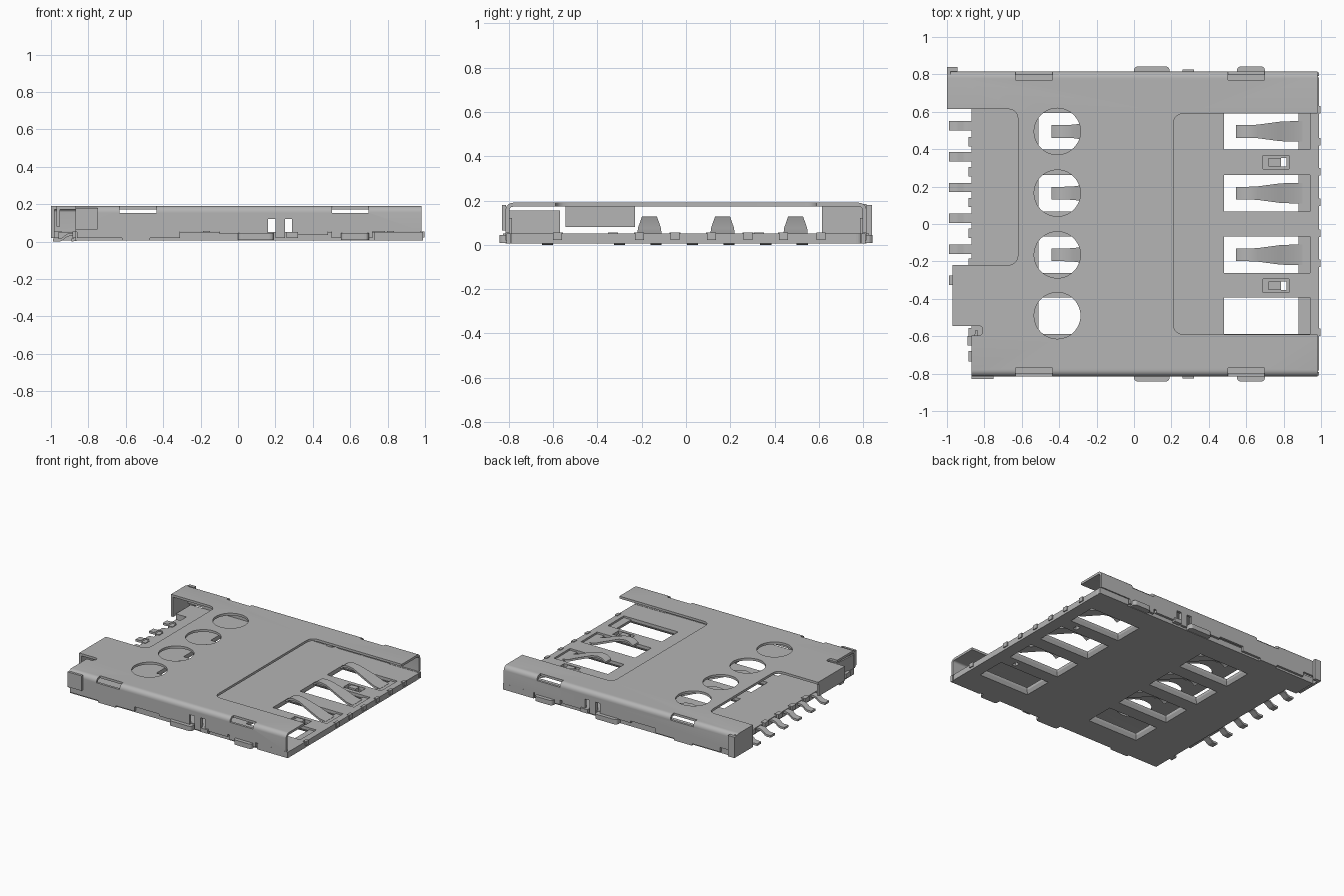
import bpy, bmesh, math
from mathutils import Vector

old = bpy.data.objects.get("Cube")
if old:
    bpy.data.objects.remove(old, do_unlink=True)

mat = bpy.data.materials.new("light_grey_metal")
GREY = (0.46, 0.46, 0.46, 1)
mat.diffuse_color = GREY
mat.use_nodes = True
mat.node_tree.nodes["Principled BSDF"].inputs["Base Color"].default_value = GREY


def finish(name, bm, smooth=False):
    bmesh.ops.recalc_face_normals(bm, faces=bm.faces)
    me = bpy.data.meshes.new(name)
    bm.to_mesh(me)
    bm.free()
    me.materials.append(mat)
    ob = bpy.data.objects.new(name, me)
    bpy.context.collection.objects.link(ob)
    if smooth:
        smooth_part(ob)
    return ob


def smooth_part(ob):
    bpy.ops.object.select_all(action='DESELECT')
    ob.select_set(True)
    bpy.context.view_layer.objects.active = ob
    bpy.ops.object.shade_smooth_by_angle(angle=math.radians(35))


def loft(bm, rings):
    """Closed solid through matching rings of points."""
    vs = [[bm.verts.new(p) for p in r] for r in rings]
    n = len(rings[0])
    for a, b in zip(vs, vs[1:]):
        for i in range(n):
            bm.faces.new((a[i], a[(i + 1) % n], b[(i + 1) % n], b[i]))
    bm.faces.new(vs[0][::-1])
    bm.faces.new(vs[-1])


def box(bm, x0, x1, y0, y1, z0, z1, grow=0):
    """Box; grow widens the bottom for a chamfered opening."""
    def ring(z, g):
        return [(x0 - g, y0 - g, z), (x1 + g, y0 - g, z), (x1 + g, y1 + g, z), (x0 - g, y1 + g, z)]
    loft(bm, [ring(z0, grow), ring(0.03, 0), ring(z1, 0)] if grow else [ring(z0, 0), ring(z1, 0)])


def rounded(points):
    """Outline from (x, y, radius) corners."""
    out = []
    for i, (x, y, r) in enumerate(points):
        p = Vector((x, y))
        if not r:
            out.append(p)
            continue
        a = p + (Vector(points[i - 1][:2]) - p).normalized() * r
        b = p + (Vector(points[(i + 1) % len(points)][:2]) - p).normalized() * r
        out += [a.lerp(p, t).lerp(p.lerp(b, t), t) for t in (0, .2, .4, .6, .8, 1)]
    return out


def prism(bm, pts, z0, z1):
    loft(bm, [[(p[0], p[1], z) for p in pts] for z in (z0, z1)])


def strip(bm, y, path, t=0.016):
    """Bent sheet strip along x; path holds (x, z, half width)."""
    loft(bm, [[(x, y - w, z), (x, y + w, z), (x, y + w, z + t), (x, y - w, z + t)] for x, z, w in path])


def cut(ob, bm):
    cutter = finish("cutter", bm)
    cutter.hide_render = True
    m = ob.modifiers.new("openings", 'BOOLEAN')
    m.operation, m.solver, m.object, m.use_self = 'DIFFERENCE', 'EXACT', cutter, True
    bpy.context.view_layer.update()
    dg = bpy.context.evaluated_depsgraph_get()
    me = bpy.data.meshes.new_from_object(ob.evaluated_get(dg))
    ob.modifiers.clear()
    ob.data = me
    bpy.data.objects.remove(cutter, do_unlink=True)


ROWS = (0.495, 0.165, -0.165, -0.49)      # contact bays
EDGE_ROWS = (-0.58, -0.21, -0.05, 0.115, 0.28, 0.44, 0.61)

# Sheet metal cover: folded channel running along x
W, T, TOP, LOW, R = 0.815, 0.018, 0.19, 0.055, 0.034


def half(inset):
    r = R - inset
    arc = [(W - R + r * math.cos(a), TOP - R + r * math.sin(a)) for a in [i * math.pi / 12 for i in range(7)]]
    return [(W - inset, LOW)] + arc


def channel(inset):
    h = half(inset)
    return h + [(-y, z) for y, z in reversed(h)]


profile = channel(0) + channel(T)[::-1]
bm = bmesh.new()
loft(bm, [[(x, y, z) for y, z in profile] for x in (-1.0, 0.98)])
cover = finish("cover", bm)

bm = bmesh.new()
prism(bm, rounded([(1.2, 0.59, 0), (0.21, 0.59, .06), (0.21, -0.59, .06), (1.2, -0.59, 0)]), 0.1, 0.3)
prism(bm, rounded([(-1.2, 0.615, 0), (-0.62, 0.615, .06), (-0.62, -0.22, .06), (-0.97, -0.22, 0),
                   (-0.97, -0.545, 0), (-0.81, -0.545, .02), (-0.81, -0.595, .02), (-0.87, -0.595, 0),
                   (-0.87, -1, 0), (-1.2, -1, 0)]), -0.1, 0.3)
for y in ROWS:      # round inspection windows
    prism(bm, [(-0.41 + .124 * math.cos(a), y + .124 * math.sin(a))
               for a in [i * math.pi / 24 for i in range(48)]], 0.1, 0.3)
for s in (-1, 1):   # latch slots on the folds and notches in the walls
    for x in (-0.535, 0.6):
        box(bm, x - 0.098, x + 0.098, *sorted((s * 0.77, s * 0.9)), 0.153, 0.3)
    box(bm, 0.16, 0.29, *sorted((s * 0.77, s * 0.9)), -0.1, 0.12)
cut(cover, bm)
smooth_part(cover)

# Lower wall tabs of the cover
bm = bmesh.new()
for s in (-1, 1):
    y0, y1 = sorted((s * (W - T), s * W))
    for x0, x1, z in ((-0.86, -0.62, 0.02), (-0.62, -0.47, 0.005), (-0.47, -0.31, 0.02), (-0.1, 0.16, 0.04),
                      (0.29, 0.48, 0.035), (0.5, 0.72, 0.02)):
        box(bm, x0, x1, y0, y1, z, LOW)
finish("cover_wall_tabs", bm)

# Folded-down end walls and stop tab
bm = bmesh.new()
box(bm, -1.0, -0.982, 0.615, 0.815, 0.02, 0.185)
box(bm, -1.0, -0.945, 0.815, 0.84, 0.02, 0.18)
finish("rear_end_wall", bm)
bm = bmesh.new()
box(bm, -0.97, -0.952, -0.545, -0.23, 0.08, 0.185)
finish("stop_tab", bm)
bm = bmesh.new()
prism(bm, [(-0.87, -0.81), (-0.855, -0.81), (-0.835, -0.57), (-0.85, -0.57)], 0.05, 0.155)
box(bm, -0.87, -0.75, -0.83, -0.812, 0.065, 0.18)
finish("front_corner_wall", bm)

# Moulded base plate with chamfered contact bays
bm = bmesh.new()
prism(bm, rounded([(-0.87, -0.797, 0), (0.99, -0.797, .03), (0.99, 0.797, .03), (-0.96, 0.797, 0),
                   (-0.96, 0.615, 0), (-0.87, 0.615, 0)]), 0.005, 0.05)
base = finish("base_plate", bm)
bm = bmesh.new()
for y in ROWS:
    box(bm, 0.48, 0.88, y - 0.098, y + 0.098, -0.02, 0.1, 0.03)
    box(bm, 0.87, 0.94, y - 0.098, y + 0.098, 0.036, 0.1)
    box(bm, -0.51, -0.11, y - 0.098, y + 0.098, -0.02, 0.1, 0.03)
for y in (0.33, -0.33):
    box(bm, 0.69, 0.83, y - 0.036, y + 0.036, 0.025, 0.1)
    box(bm, 0.785, 0.815, y - 0.022, y + 0.022, -0.1, 0.09)
cut(base, bm)

# Side feet, centre tongues and edge nubs of the base
bm = bmesh.new()
for s in (-1, 1):
    for x0, x1 in ((0.0, 0.19), (0.55, 0.7)):
        pts = rounded([(x0, s * 0.79, 0), (x1, s * 0.79, 0), (x1, s * 0.843, .025), (x0, s * 0.843, .025)])
        prism(bm, pts, 0.008, 0.045)
    box(bm, 0.2, 0.25, *sorted((s * 0.785, s * 0.815)), 0.02, 0.12)
    box(bm, 0.26, 0.32, *sorted((s * 0.79, s * 0.827)), 0.02, 0.05)
    box(bm, 0.73, 0.99, *sorted((s * 0.79, s * 0.81)), 0.005, 0.052)
finish("base_side_feet", bm)
bm = bmesh.new()
for y in EDGE_ROWS:
    box(bm, 0.975, 0.998, y - 0.02, y + 0.02, 0.022, 0.055)
    if y < 0.6:
        box(bm, -0.885, -0.85, y - 0.025, y + 0.025, 0.02, 0.055)
box(bm, -0.885, -0.85, -0.735, -0.68, 0.02, 0.055)
finish("edge_nubs", bm)

# Spring contacts in three of the four rows
for label, dx in (("front", 0.0), ("rear", -0.985)):
    bm = bmesh.new()
    for y in ROWS[:3]:
        strip(bm, y, [(dx + x, z, w) for x, z, w in
                      ((0.545, 0.085, .034), (0.575, 0.106, .034), (0.61, 0.112, .034), (0.66, 0.105, .036),
                       (0.78, 0.06, .052), (0.85, 0.03, .055), (0.90, 0.022, .055))])
    finish(label + "_spring_contacts", bm, True)

# Small switch pins set in the base
bm = bmesh.new()
for y in (0.33, -0.33):
    box(bm, 0.72, 0.785, y - 0.022, y + 0.022, 0.02, 0.055)
finish("switch_pins", bm)

# Gull-wing solder terminals
bm = bmesh.new()
for i in range(6):
    strip(bm, 0.525 - 0.165 * i, [(x, z, .025) for x, z in
                                  ((-0.86, 0.03), (-0.9, 0.03), (-0.915, 0.025), (-0.94, 0.005),
                                   (-0.955, 0.0), (-0.99, 0.0))])
strip(bm, -0.625, [(-0.86, 0.005, .025), (-0.89, 0.0, .025)])
finish("solder_terminals", bm, True)
